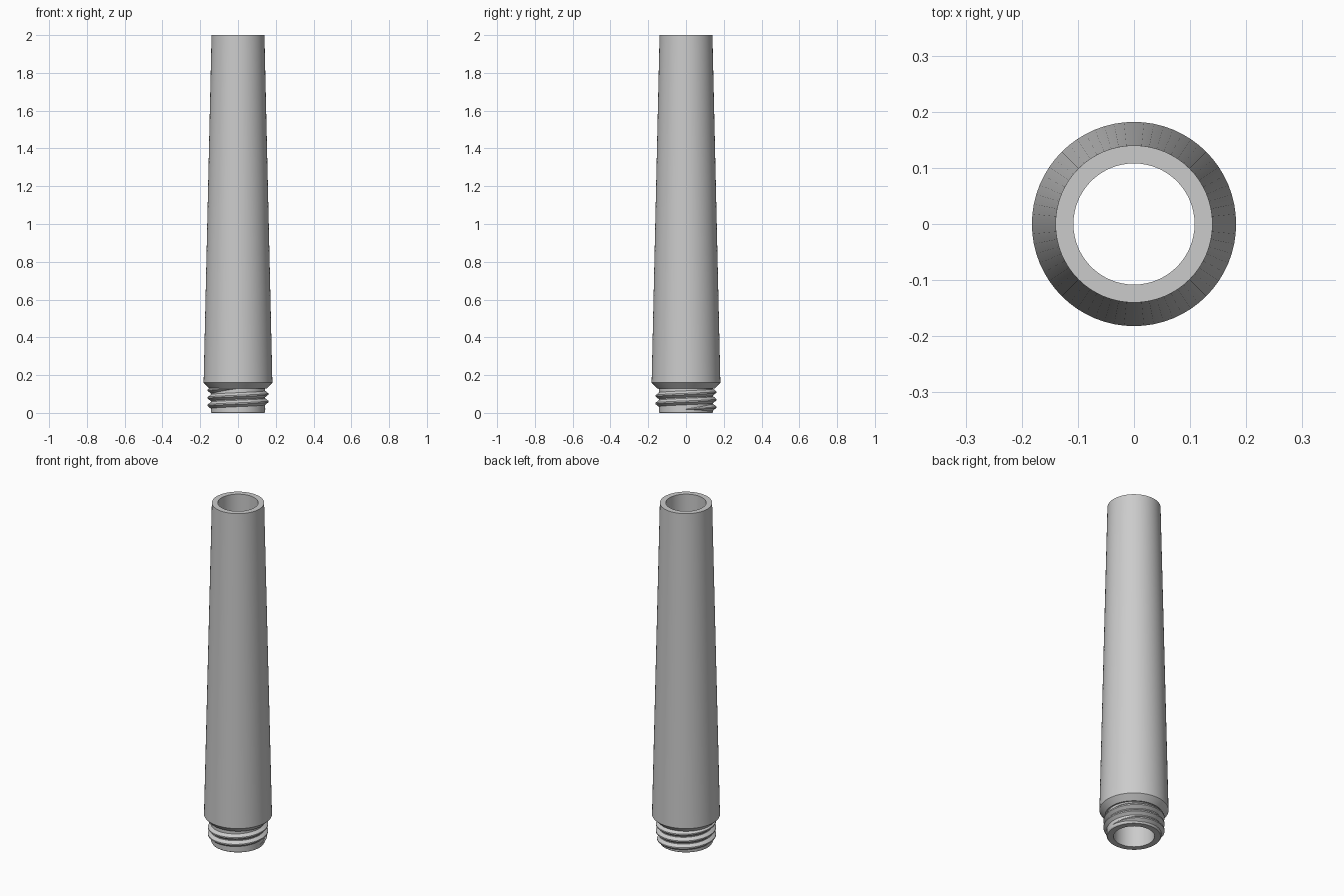
import bpy, bmesh, math

if "Cube" in bpy.data.objects:
    bpy.data.objects.remove(bpy.data.objects["Cube"], do_unlink=True)

SEGMENTS = 64
GREY = (0.6, 0.6, 0.6, 1)

metal = bpy.data.materials.new("light grey metal")
metal.use_nodes = True
metal.diffuse_color = GREY
metal.node_tree.nodes["Principled BSDF"].inputs["Base Color"].default_value = GREY


def ring(bm, points, angle):
    """Place (radius, height) points on the half-plane at an angle."""
    return [bm.verts.new((r * math.cos(angle), r * math.sin(angle), z)) for r, z in points]


def bridge(bm, a, b):
    for i in range(len(a)):
        j = (i + 1) % len(a)
        bm.faces.new((a[i], b[i], b[j], a[j]))


def finish(bm, name):
    bmesh.ops.recalc_face_normals(bm, faces=bm.faces[:])
    mesh = bpy.data.meshes.new(name)
    bm.to_mesh(mesh)
    bm.free()
    obj = bpy.data.objects.new(name, mesh)
    bpy.context.collection.objects.link(obj)
    mesh.materials.append(metal)
    bpy.ops.object.select_all(action="DESELECT")
    obj.select_set(True)
    bpy.context.view_layer.objects.active = obj
    bpy.ops.object.shade_smooth_by_angle(angle=math.radians(25))


# Hollow tapered tube with a chamfered shoulder and a threaded neck
profile = [(0.108, 0), (0.14, 0), (0.144, 0.006), (0.144, 0.13), (0.152, 0.13),
           (0.182, 0.16), (0.14, 2), (0.108, 2)]
bm = bmesh.new()
rings = [ring(bm, profile, math.tau * i / SEGMENTS) for i in range(SEGMENTS)]
for i in range(SEGMENTS):
    bridge(bm, rings[i - 1], rings[i])
finish(bm, "tapered_tube")

# Helical thread ridge, fading into the neck at both ends
PITCH, TURNS, ROOT, CREST = 0.04, 2.75, 0.143, 0.161
steps = int(TURNS * SEGMENTS)
bm = bmesh.new()
sections = []
for i in range(steps + 1):
    fade = min(1, (i + 1) / 12, (steps - i + 1) / 12)
    z = 0.02 + PITCH * i / SEGMENTS
    half = 0.018 * fade
    tip = ROOT + (CREST - ROOT) * fade
    section = [(ROOT - 0.003, z - half), (ROOT, z - half), (tip, z - half * 0.2),
               (tip, z + half * 0.2), (ROOT, z + half), (ROOT - 0.003, z + half)]
    sections.append(ring(bm, section, math.tau * i / SEGMENTS))
for a, b in zip(sections, sections[1:]):
    bridge(bm, a, b)
bm.faces.new(sections[0])
bm.faces.new(sections[-1])
finish(bm, "screw_thread")
